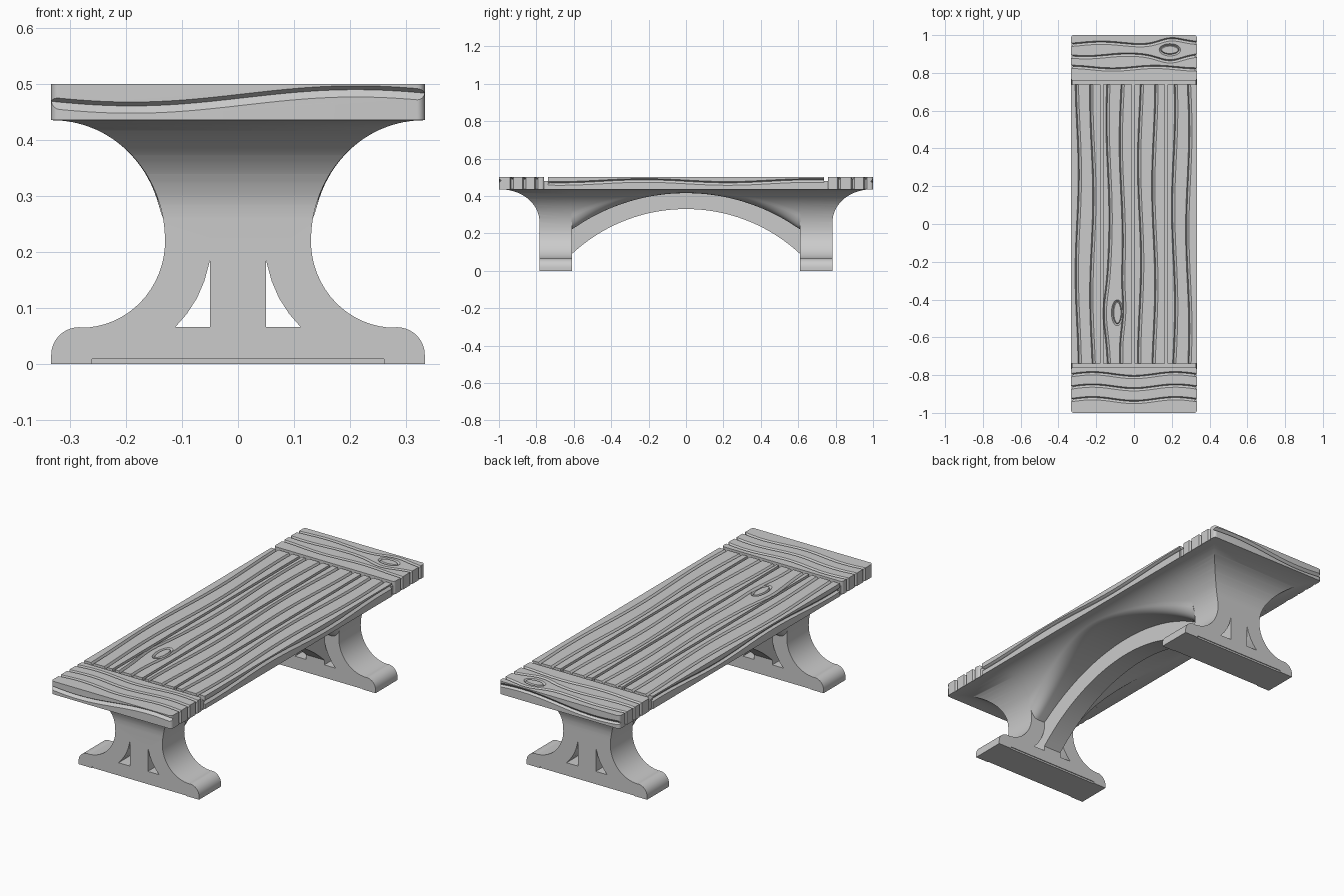
import bpy, bmesh, math
from mathutils import Vector

cube = bpy.data.objects.get("Cube")
if cube:
    bpy.data.objects.remove(cube, do_unlink=True)

grey = bpy.data.materials.new("plain_grey")
grey.use_nodes = True
grey.diffuse_color = (0.6, 0.6, 0.6, 1)
grey.node_tree.nodes["Principled BSDF"].inputs["Base Color"].default_value = (0.6, 0.6, 0.6, 1)

LOW, TOP, HALF = 0.435, 0.5, 0.333


def solid(name, rings, closed=False):
    """Skin a list of equal point rings, capping the ends unless closed."""
    bm = bmesh.new()
    rows = [[bm.verts.new(p) for p in ring] for ring in rings]
    n = len(rows[0])
    pairs = list(zip(rows, rows[1:] + rows[:1])) if closed else list(zip(rows, rows[1:]))
    for a, b in pairs:
        for i in range(n):
            j = (i + 1) % n
            bm.faces.new((a[i], a[j], b[j], b[i]))
    if not closed:
        bm.faces.new(rows[0][::-1])
        bm.faces.new(rows[-1])
    bmesh.ops.recalc_face_normals(bm, faces=bm.faces)
    mesh = bpy.data.meshes.new(name)
    bm.to_mesh(mesh)
    bm.free()
    mesh.materials.append(grey)
    obj = bpy.data.objects.new(name, mesh)
    bpy.context.collection.objects.link(obj)
    return obj


def activate(obj):
    bpy.ops.object.select_all(action='DESELECT')
    obj.select_set(True)
    bpy.context.view_layer.objects.active = obj


def cut(obj, cutter, operation='DIFFERENCE'):
    mod = obj.modifiers.new("cut", 'BOOLEAN')
    mod.operation, mod.solver, mod.object = operation, 'EXACT', cutter
    cutter.hide_render = True
    activate(obj)
    bpy.ops.object.modifier_apply(modifier=mod.name)
    bpy.data.objects.remove(cutter, do_unlink=True)


def smooth(obj):
    activate(obj)
    bpy.ops.object.shade_smooth_by_angle(angle=math.radians(30))


def arc(cx, cz, a, b, start, end, n=16):
    """Elliptical arc, angles in degrees."""
    angles = [math.radians(start + (end - start) * i / n) for i in range(n + 1)]
    return [(cx + a * math.cos(t), cz + b * math.sin(t)) for t in angles]


def box(name, x0, x1, y0, y1, z0, z1, r=0.0):
    """Block with optional rounded upright corners."""
    if r:
        outline = (arc(x1 - r, y1 - r, r, r, 0, 90, 6) + arc(x0 + r, y1 - r, r, r, 90, 180, 6)
                   + arc(x0 + r, y0 + r, r, r, 180, 270, 6) + arc(x1 - r, y0 + r, r, r, 270, 360, 6))
    else:
        outline = [(x0, y0), (x1, y0), (x1, y1), (x0, y1)]
    return solid(name, [[(x, y, z) for x, y in outline] for z in (z0, z1)])


def groove(obj, path, normal, width=0.02, depth=0.012, closed=False):
    """Cut a lopsided V channel along a path lying on a surface."""
    pts, up = [Vector(p) for p in path], Vector(normal)
    n, rings = len(pts), []
    for i, p in enumerate(pts):
        a = pts[(i - 1) % n] if closed else pts[max(i - 1, 0)]
        b = pts[(i + 1) % n] if closed else pts[min(i + 1, n - 1)]
        side = (b - a).cross(up).normalized() * width
        rings.append([p + side * 0.5 + up * 0.02, p + side * 0.5,
                      p - side * 0.15 - up * depth, p - side * 0.5, p - side * 0.5 + up * 0.02])
    cut(obj, solid("groove_cutter", rings, closed))


def steps(a, b, n=40):
    return [a + (b - a) * i / n for i in range(n + 1)]


def knot(obj, x, y, rx, ry):
    ring = arc(x, y, rx, ry, 0, 360, 28)[:-1]
    groove(obj, [(u, v, TOP) for u, v in ring], (0, 0, 1), 0.013, 0.01, True)


# Middle of the top: four planks with two grain lines each
planks = box("middle_planks", -HALF, HALF, -0.738, 0.738, LOW, TOP)
knot_x, knot_y = -0.088, -0.47
for k, x0 in enumerate((-0.295, -0.218, -0.132, -0.062, 0.035, 0.11, 0.215, 0.29)):
    path = []
    for y in steps(-0.77, 0.77, 60):
        x = x0 + 0.008 * math.sin(6 * y + 0.7 * k)
        if k in (2, 3):
            x += math.copysign(0.015, x0 - knot_x) * math.exp(-((y - knot_y) / 0.13) ** 2)
        path.append((x, y, TOP))
    groove(planks, path, (0, 0, 1), 0.018)
knot(planks, knot_x, knot_y, 0.025, 0.062)
for s in (-1, 1):
    groove(planks, [(s * HALF, y, 0.475 - 0.008 * math.sin(7 * y)) for y in steps(-0.77, 0.77)],
           (s, 0, 0))
for x in (-0.17, -0.004, 0.17):
    cut(planks, box("seam_cutter", x - 0.007, x + 0.007, -0.8, 0.8, TOP - 0.015, TOP + 0.1))
smooth(planks)


def front_wave(x, k):
    return -(0.8, 0.865, 0.932)[k] + 0.01 * math.cos(14 * (abs(x) - 0.22))


def back_wave(x, k):
    """Grain that parts around the knot."""
    swell = (0, -0.022, 0.022)[k] * math.exp(-((x - 0.19) / 0.08) ** 2)
    return (0.825, 0.89, 0.953)[k] + 0.007 * math.sin(14 * x + 2 * k) + swell


for s, side, wave in ((-1, "front", front_wave), (1, "back", back_wave)):
    # End board with grain wrapping down its short sides
    y0, y1 = sorted((s * 0.758, s))
    board = box(side + "_end_board", -HALF, HALF, y0, y1, LOW, TOP, 0.014)
    for k in range(3):
        groove(board, [(x, wave(x, k), TOP) for x in steps(-0.36, 0.36)], (0, 0, 1), 0.018)
        for e in (-1, 1):
            y = wave(e * HALF, k)
            groove(board, [(e * HALF, y, z) for z in (LOW - 0.03, TOP + 0.03)], (e, 0, 0), 0.018)
    if s > 0:
        knot(board, 0.19, 0.922, 0.05, 0.026)
    groove(board, [(x, s, 0.472 + 0.0145 * math.sin(math.pi * (x - 0.01) / 0.4))
                   for x in steps(-0.36, 0.36)], (0, s, 0))
    smooth(board)

    # Sunken strip between end board and planks
    y0, y1 = sorted((s * 0.73, s * 0.765))
    box(side + "_seam_strip", -HALF + 0.008, HALF - 0.008, y0, y1, LOW, TOP - 0.02)

    # Trestle leg: waisted outline crossed with a flared side profile
    half = ([(0.26, 0.009), (0.26, 0), (HALF, 0)] + arc(0.283, 0.017, 0.05, 0.049, 0, 90, 10)
            + arc(0.28, 0.22, 0.15, 0.155, 270, 180)
            + arc(0.33, 0.22, 0.2, 0.215, 180, 90)[1:] + [(0.33, 0.438)])
    outline = half + [(-x, z) for x, z in reversed(half)]
    leg = solid(side + "_trestle_leg", [[(x, s * y, z) for x, z in outline] for y in (0.61, 1.02)])
    flare = ([(0.58, 0.45), (0.58, -0.1), (0.783, -0.1)]
             + arc(0.99, 0.26, 0.207, 0.175, 180, 90, 20) + [(0.99, 0.45)])
    cut(leg, solid("flare_cutter", [[(x, s * y, z) for y, z in flare] for x in (-0.5, 0.5)]),
        'INTERSECT')
    # Curved triangular openings beside the central post
    for e in (-1, 1):
        tri = [(0.05, 0.066), (0.112, 0.066), (0.091, 0.09), (0.073, 0.118),
               (0.06, 0.148), (0.05, 0.185)]
        cut(leg, solid("opening_cutter", [[(e * x, s * y, z) for x, z in tri] for y in (0.5, 0.9)]))
    smooth(leg)

    # Sole panel set just behind the foot faces
    y0, y1 = sorted((s * 0.614, s * 0.779))
    box(side + "_sole_panel", -0.26, 0.26, y0, y1, 0, 0.02)


def arch(y, crown, drop):
    """Height of a circular arch spanning between the legs."""
    r = (0.61 ** 2 + drop ** 2) / (2 * drop)
    return crown - r + math.sqrt(r * r - y * y)


# Arched stretcher: narrow beam under a vault that follows the leg outline
rings = []
for y in steps(-0.612, 0.612, 48):
    z = max(arch(y, 0.415, 0.195), 0.2201)
    start = 180 - math.degrees(math.asin((z - 0.22) / 0.215))
    wall = arc(0.33, 0.22, 0.2, 0.215, start - (start - 90) * 0.25, 90, 14)
    corner = Vector((arc(0.33, 0.22, 0.2, 0.215, start, start, 1)[0][0], z))
    inner, outer = corner - Vector((0.04, 0)), Vector(wall[0])
    blend = [inner.lerp(corner, t).lerp(corner.lerp(outer, t), t) for t in steps(0, 0.9, 9)]
    half = ([(0.05, arch(y, 0.33, 0.24)), (0.05, z)] + [tuple(p) for p in blend] + wall
            + [(0.33, 0.438)])
    rings.append([(x, y, h) for x, h in half] + [(-x, y, h) for x, h in reversed(half)])
smooth(solid("arched_stretcher", rings))
